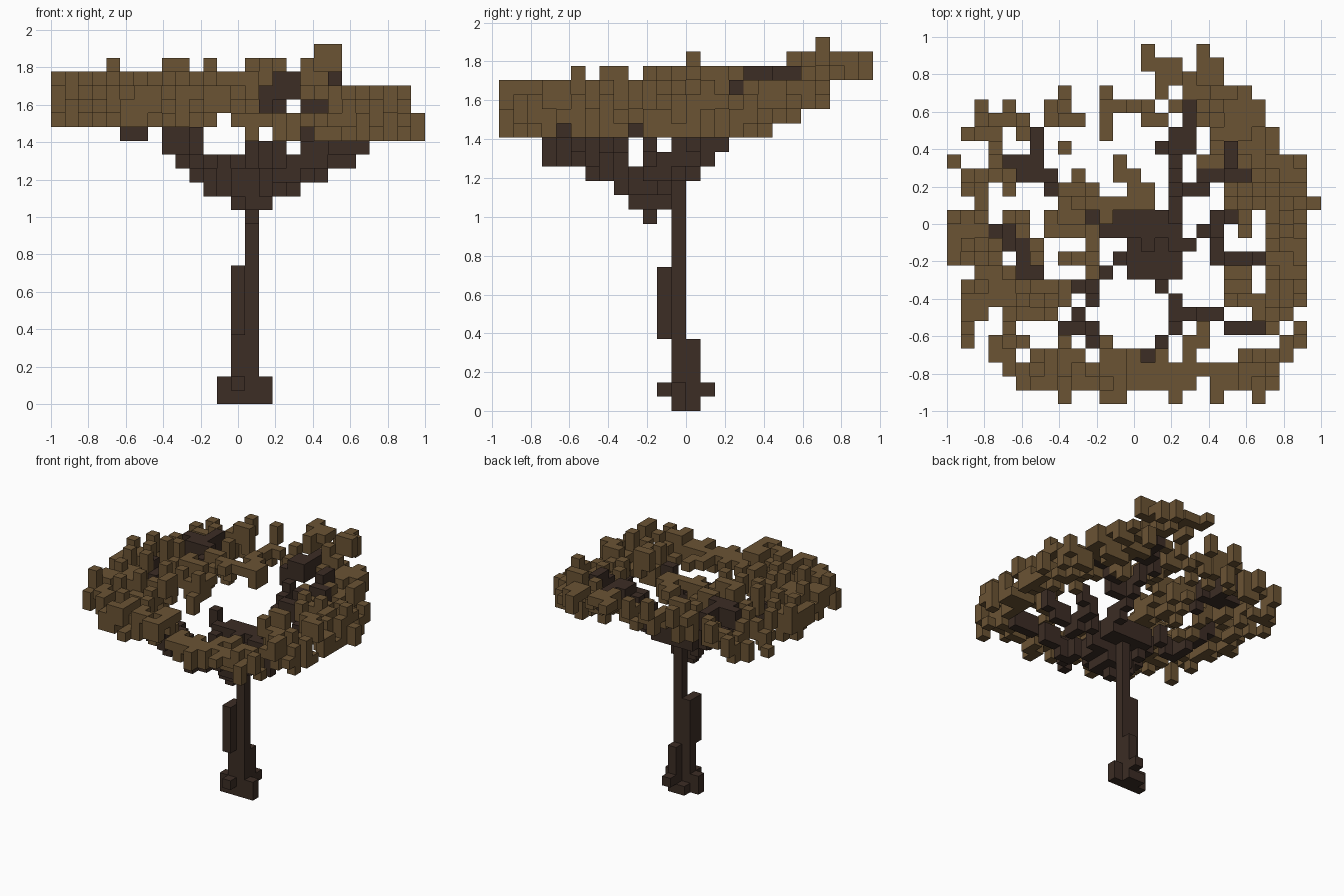
import bpy, bmesh, math, random

random.seed(4)
NX, NY = 27, 26
S = 2 / NX                     # block size

old = bpy.data.objects.get("Cube")
if old:
    bpy.data.objects.remove(old)


def material(name, rgb):
    m = bpy.data.materials.new(name)
    m.use_nodes = True
    m.diffuse_color = (*rgb, 1)
    bsdf = m.node_tree.nodes["Principled BSDF"]
    bsdf.inputs["Base Color"].default_value = (*rgb, 1)
    bsdf.inputs["Roughness"].default_value = 0.9
    return m


leaf_brown = material("leaf brown", (0.147, 0.087, 0.034))
bark_brown = material("dark bark", (0.045, 0.026, 0.018))


def voxel_object(name, cells, mat):
    """One mesh from a set of grid cells, keeping only the outer faces."""
    bm = bmesh.new()
    verts = {}

    def vert(p):
        if p not in verts:
            verts[p] = bm.verts.new(((p[0] - NX / 2) * S, (p[1] - NY / 2) * S, p[2] * S))
        return verts[p]

    for c in sorted(cells):
        for axis in range(3):
            u, v = (axis + 1) % 3, (axis + 2) % 3
            for side in (0, 1):
                n = list(c)
                n[axis] += 2 * side - 1
                if tuple(n) in cells:
                    continue
                loop = []
                for du, dv in ((0, 0), (1, 0), (1, 1), (0, 1)):
                    p = list(c)
                    p[axis] += side
                    p[u] += du
                    p[v] += dv
                    loop.append(vert(tuple(p)))
                bm.faces.new(loop if side else loop[::-1])
    me = bpy.data.meshes.new(name)
    bm.to_mesh(me)
    bm.free()
    me.materials.append(mat)
    ob = bpy.data.objects.new(name, me)
    bpy.context.collection.objects.link(ob)


def box(i, j, k):
    """Cells in inclusive index ranges."""
    return {(a, b, c) for a in range(i[0], i[1] + 1)
            for b in range(j[0], j[1] + 1) for c in range(k[0], k[1] + 1)}


branches, leaves = set(), set()


def add_branch(*path):
    """Blocks along a path; limbs climb outward, steeper to the back."""
    for (i0, j0), (i1, j1) in zip(path, path[1:]):
        steps = max(abs(i1 - i0), abs(j1 - j0))
        for t in range(steps + 1):
            i = round(i0 + (i1 - i0) * t / steps)
            j = round(j0 + (j1 - j0) * t / steps)
            x, y = (i + 0.5 - NX / 2) * S, (j + 0.5 - NY / 2) * S
            d = math.hypot(x - 0.08, y + 0.15)
            k = int(14 + 7 * d + 8 * max(0, y + 0.1) + 1.5 * max(0, -x))
            k = min(k, 22)
            branches.update(box((i, i), (j, j), (k, k + (2 if d < 0.25 else 1))))


def add_leaves(low, high, *clumps):
    """Ragged columns filling plan rectangles, clear of the limbs."""
    taken = {(i, j) for i, j, k in branches} | {(i, j) for i, j, k in leaves}
    for i0, i1, j0, j1 in clumps:
        for i, j, k in sorted(box((i0, i1), (j0, j1), (low, low))):
            if (i, j) in taken:
                continue
            taken.add((i, j))
            start = min(high, low + random.choice((0, 0, 1, 1, 2)))
            end = min(high, start + random.choice((0, 1, 1, 2)))
            leaves.update(box((i, i), (j, j), (start, end)))


# Fork at the top of the trunk
branches |= box((14, 14), (10, 10), (13, 15)) | box((14, 15), (9, 11), (14, 15))
branches |= box((13, 16), (9, 11), (15, 16)) | box((14, 14), (11, 12), (14, 17))
branches |= box((12, 16), (12, 13), (16, 17))

# Limbs: back, back right, right, front, left front, left
add_branch((16, 13), (16, 19), (17, 19), (17, 21))
add_branch((15, 18), (17, 18))
add_branch((16, 15), (18, 15), (18, 16), (21, 16), (20, 17), (20, 18))
add_branch((15, 11), (17, 11), (18, 12), (19, 12), (19, 10), (22, 10))
add_branch((19, 12), (19, 13), (20, 13))
add_branch((15, 11), (15, 8), (16, 7), (16, 5), (15, 4), (14, 3))
add_branch((16, 6), (18, 6), (20, 5), (22, 5))
add_branch((13, 11), (12, 10), (11, 9), (10, 8), (10, 7), (9, 6), (8, 5))
add_branch((9, 8), (10, 8))
add_branch((8, 5), (10, 5), (10, 4))
add_branch((12, 12), (11, 12), (10, 13))

# Limb tips showing between the leaves on the left
add_branch((3, 12), (4, 12), (4, 11), (5, 11), (5, 9), (6, 9))
add_branch((6, 19), (6, 17), (4, 17))
add_branch((5, 16), (7, 16), (7, 15))

# Front rim: left, low middle and right
add_leaves(20, 22, (5, 12, 1, 1), (4, 12, 2, 2), (6, 9, 3, 3), (3, 4, 3, 3),
           (11, 12, 3, 3), (3, 5, 4, 4), (8, 8, 0, 5), (11, 12, 0, 0), (11, 11, 4, 4))
add_leaves(19, 20, (13, 17, 1, 2), (18, 20, 2, 2), (13, 15, 3, 3),
           (17, 17, 3, 4), (18, 18, 4, 5), (16, 16, 0, 0), (19, 19, 0, 1))
add_leaves(19, 22, (20, 23, 1, 2), (21, 24, 3, 3), (24, 25, 4, 4), (22, 22, 0, 0))

# Left side and the inner patch beside it
add_leaves(20, 23, (0, 2, 10, 13), (2, 4, 9, 9), (3, 3, 10, 11), (1, 8, 7, 8),
           (4, 7, 6, 6), (1, 2, 6, 6), (1, 1, 4, 5), (4, 4, 5, 5), (6, 6, 10, 11),
           (5, 5, 12, 13), (1, 2, 15, 16), (2, 2, 14, 14), (3, 4, 16, 16),
           (4, 4, 15, 15), (3, 3, 17, 18), (0, 0, 17, 17), (7, 9, 12, 13),
           (8, 9, 10, 10), (10, 10, 9, 13))
add_leaves(21, 23, (8, 14, 14, 14), (9, 9, 15, 16), (10, 10, 15, 15),
           (11, 11, 13, 13), (12, 12, 16, 17), (13, 13, 15, 16), (14, 14, 15, 15))

# Right side
add_leaves(19, 22, (21, 25, 14, 17), (20, 20, 14, 15), (18, 19, 17, 17),
           (19, 23, 18, 19), (23, 25, 10, 13), (21, 21, 12, 13), (23, 24, 7, 9),
           (25, 25, 7, 9), (20, 21, 8, 9), (22, 24, 6, 7), (20, 21, 7, 7),
           (23, 23, 5, 5), (25, 25, 5, 5), (26, 26, 14, 14))

# Back left fringe, drooping corner at the back right, raised tip
add_leaves(20, 23, (1, 3, 19, 19), (5, 5, 19, 19), (2, 5, 20, 20), (2, 2, 21, 21),
           (4, 4, 21, 21))
add_leaves(21, 24, (7, 9, 20, 20), (7, 8, 21, 21), (8, 8, 22, 22), (8, 8, 18, 18),
           (11, 11, 19, 22), (12, 14, 21, 21), (14, 15, 20, 20), (15, 15, 22, 22),
           (16, 16, 21, 21), (17, 17, 22, 22), (18, 19, 20, 22))
add_leaves(21, 22, (20, 22, 20, 21), (21, 21, 22, 22))
add_leaves(23, 24, (15, 19, 23, 23), (14, 16, 24, 24), (18, 19, 24, 24),
           (14, 14, 25, 25), (18, 18, 25, 25))

# Loose blocks rising above the crown
leaves |= box((19, 20), (22, 22), (24, 25))
leaves |= box((4, 4), (13, 13), (22, 24)) | box((8, 8), (15, 15), (22, 23))

# Trunk: slim core, offset thickening and root flare
trunk = box((14, 14), (12, 12), (0, 13))
trunk |= box((13, 13), (11, 12), (5, 9))
trunk |= box((13, 14), (12, 12), (0, 4)) | box((14, 14), (13, 13), (0, 4))
roots = box((12, 15), (12, 12), (0, 1)) | box((13, 13), (13, 13), (0, 0))
roots |= box((13, 13), (11, 11), (1, 1)) | box((14, 14), (14, 14), (1, 1))

voxel_object("leaf_crown", leaves, leaf_brown)
voxel_object("branches", branches - leaves, bark_brown)
voxel_object("trunk", trunk | roots, bark_brown)
